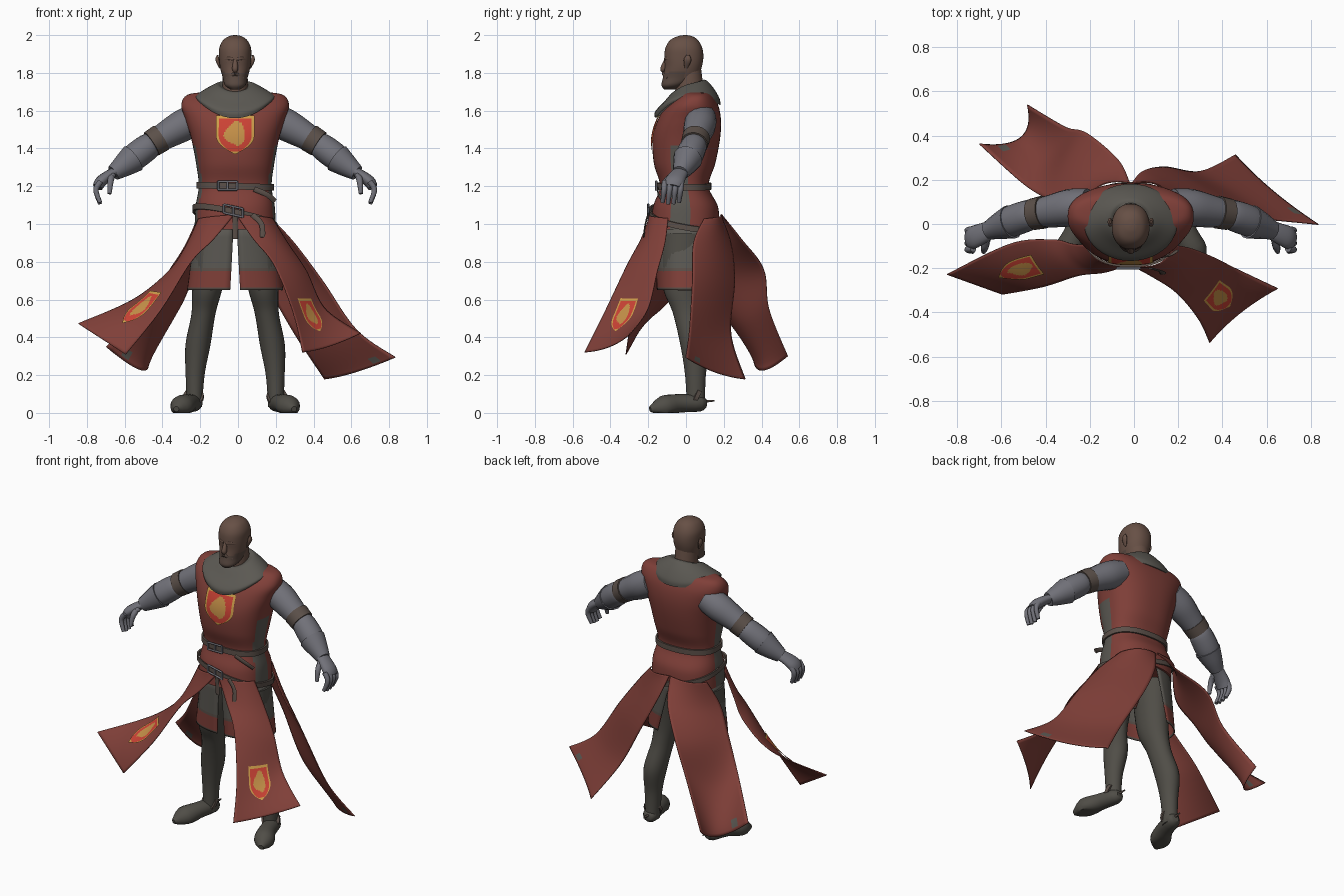
import bpy, bmesh, math
from mathutils import Vector

if "Cube" in bpy.data.objects:
    bpy.data.objects.remove(bpy.data.objects["Cube"])
CX = -0.015  # body centre line
PI = math.pi

def mat(name, r, g, b):
    m = bpy.data.materials.new(name)
    m.diffuse_color = (r, g, b, 1)
    m.use_nodes = True
    m.node_tree.nodes["Principled BSDF"].inputs["Base Color"].default_value = m.diffuse_color
    return m
RED = mat("red cloth", .215, .05, .04)
GREY = mat("grey cloth", .104, .098, .085)
HOSE = mat("dark hose", .08, .075, .063)
STEEL = mat("steel", .165, .165, .19)
LEATHER = mat("brown leather", .105, .08, .067)
SKIN = mat("skin", .135, .08, .06)
BEARD = mat("beard", .1, .066, .052)
SCARLET = mat("emblem scarlet", .6, .055, .035)
GOLD = mat("emblem gold", .62, .34, .07)
OCHRE = mat("emblem ochre", .56, .28, .065)

def make(name, verts, faces, mats, rule=None, mirror=False, angle=50, solid=0, x=0):
    """Build an object; rule(face centre, index) gives the material slot."""
    me = bpy.data.meshes.new(name)
    me.from_pydata([tuple(v) for v in verts], [], faces)
    for m in mats:
        me.materials.append(m)
    if not solid:
        bm = bmesh.new(); bm.from_mesh(me)
        bmesh.ops.recalc_face_normals(bm, faces=bm.faces)
        bm.to_mesh(me); bm.free()
    if rule:
        for p in me.polygons:
            p.material_index = rule(p.center, p.index)
    ob = bpy.data.objects.new(name, me)
    bpy.context.collection.objects.link(ob)
    ob.location.x = x
    if mirror:
        ob.modifiers.new("mirror", 'MIRROR')
    if solid:
        ob.modifiers.new("thickness", 'SOLIDIFY').thickness = solid
    bpy.ops.object.select_all(action='DESELECT')
    ob.select_set(True)
    bpy.context.view_layer.objects.active = ob
    bpy.ops.object.shade_smooth_by_angle(angle=math.radians(angle))

def curve(rows, t):
    """Smooth interpolation through rows of numbers, t in 0..1."""
    n = len(rows) - 1
    i = min(int(t * n), n - 1); f = t * n - i
    a, b, c, d = (rows[min(max(k, 0), n)] for k in (i - 1, i, i + 1, i + 2))
    return [.5 * (2*q + (r-p)*f + (2*p-5*q+4*r-s)*f*f + (3*q-p-3*r+s)*f**3) for p, q, r, s in zip(a, b, c, d)]

def spow(v, e):
    return math.copysign(abs(v) ** e, v)

def grid_faces(rows, cols, closed=False):
    w = cols if closed else cols - 1
    return [(j*cols+i, j*cols+(i+1) % cols, (j+1)*cols+(i+1) % cols, (j+1)*cols+i)
            for j in range(rows-1) for i in range(w)]

def capped(steps, seg):
    return grid_faces(steps+1, seg, True) + [tuple(range(seg)), tuple(range(steps*seg, (steps+1)*seg))]

def loft(name, rows, mats, rule=None, mirror=False, n=2, seg=40, steps=40, zfun=None):
    """Stack of rounded rings (z, half width, front y, back y, optional x)."""
    vs = []
    for j in range(steps + 1):
        z, rx, yf, yb, x = (curve(rows, j / steps) + [0])[:5]
        for i in range(seg):
            t = 2 * PI * i / seg
            px, py = spow(math.sin(t), 2/n), -spow(math.cos(t), 2/n)
            dz = zfun(-py, j / steps) if zfun else 0
            vs.append((x + rx*px, (yf+yb)/2 + (yb-yf)/2*py, z + dz))
    make(name, vs, capped(steps, seg), mats, rule, mirror, x=CX)

def tube(name, rows, m, mirror=True, seg=16, steps=12, flat=1, floor=-1):
    """Tube along rows of (x, y, z, radius); flat scales the upward radius."""
    vs = []
    for j in range(steps + 1):
        t = j / steps
        x, y, z, r = curve(rows, t)
        d = Vector(curve(rows, min(t+.02, 1))[:3]) - Vector(curve(rows, max(t-.02, 0))[:3])
        ref = Vector((0, 1, 0)) if abs(d.normalized().y) < .8 else Vector((1, 0, 0))
        up = d.cross(ref).normalized(); side = up.cross(d).normalized()
        for i in range(seg):
            a = 2 * PI * i / seg
            v = Vector((x, y, z)) + r*(side*math.cos(a) + up*flat*math.sin(a))
            v.z = max(v.z, floor)
            vs.append(v)
    make(name, vs, capped(steps, seg), [m], None, mirror, x=CX)

def emblem(name, surf):
    """Shield plate on surf(a, b), a and b in -1..1, b up."""
    N = 28; vs = []
    for j in range(N + 1):
        b = -1 + 2*j/N
        w = 1 if b > 0 else max(1 - abs(b)**2.2, .04)
        for i in range(N + 1):
            a = (-1 + 2*i/N) * w
            p = surf(a, b)
            nrm = (surf(a+.05, b)-p).cross(surf(a, b+.05)-p).normalized()
            if nrm.dot(Vector((0, -1, .5))) < 0: nrm = -nrm
            vs.append(p + nrm*.008)
    def rule(c, k):
        j, i = divmod(k, N)
        a, b = (i+.5)/N*2-1, (j+.5)/N*2-1
        if max(abs(a), abs(b)) > .87: return 1
        r = math.hypot(a*1.1, b-.05) + .08*math.sin(3*math.atan2(b, a)+1)
        return 2 if r < .6 else 0
    make(name, vs, grid_faces(N+1, N+1), [SCARLET, GOLD, OCHRE], rule)

# tabard body with grey tunic showing at the open sides
BODY = [(.97, .215, -.185, .175), (1.09, .21, -.175, .17), (1.2, .193, -.138, .12), (1.32, .207, -.17, .155),
        (1.45, .232, -.177, .18), (1.55, .262, -.15, .185), (1.63, .285, -.1, .17),
        (1.685, .25, -.035, .135), (1.7, .13, -.01, .09)]
loft("tabard_body", BODY, [RED, GREY], lambda c, k: int(-.08 < c.y < .015 and abs(c.x) > .1 and c.z < 1.42),
     n=2.4, seg=64, steps=56)
def chest(a, b):
    z, lo, hi = 1.47 + .1*b, 0, 1
    for _ in range(24):
        m = (lo+hi)/2
        lo, hi = (m, hi) if curve(BODY, m)[0] < z else (lo, m)
    _, rx, yf, yb = curve(BODY, lo)
    return Vector((CX+.1*a, (yf+yb)/2 - (yb-yf)/2*(1-abs(.1*a/rx)**2.4)**(1/2.4), z))
emblem("chest_emblem", chest)

# hood collar, dipping at front and back
loft("hood_collar", [(1.665, .21, -.165, .182), (1.682, .207, -.163, .178), (1.716, .155, -.115, .15),
                     (1.742, .1, -.075, .115), (1.735, .075, -.05, .095)], [GREY], steps=24,
     zfun=lambda f, t: -(1-t)*f*f*(.105 if f > 0 else .035) - t*.03*f)

# head with beard, neck, nose, brows and ears
loft("neck", [(1.66, .07, -.06, .1), (1.82, .065, -.05, .08)], [SKIN], steps=4)
loft("head", [(1.712, .025, -.115, -.05), (1.735, .055, -.13, -.01), (1.775, .066, -.122, .06),
              (1.83, .08, -.113, .083), (1.885, .085, -.115, .092), (1.935, .083, -.108, .085),
              (1.975, .062, -.082, .062), (1.995, .03, -.04, .03), (2, .004, -.01, 0)],
     [SKIN, BEARD], lambda c, k: int(c.z < 1.808 - .3*max(0, -.07-c.y) and c.y < -.01), n=2.2)
tube("nose", [(0, -.105, 1.87, .01), (0, -.12, 1.82, .016), (0, -.108, 1.81, .006)], SKIN, mirror=False)
tube("brow", [(.008, -.108, 1.872, .01), (.035, -.1, 1.877, .01), (.06, -.08, 1.87, .006)], SKIN)
tube("eye_shadow", [(.018, -.108, 1.855, .005), (.045, -.096, 1.855, .005)], BEARD, seg=8, steps=4)
tube("moustache", [(0, -.118, 1.797, .011), (.042, -.095, 1.772, .009)], BEARD, steps=4)
tube("ear", [(.08, 0, 1.825, .008), (.094, .008, 1.868, .02), (.092, .01, 1.895, .008)], SKIN, flat=.5)

# arms
tube("sleeve", [(.19, .08, 1.565, .08), (.27, .074, 1.525, .085), (.35, .06, 1.48, .076), (.45, .043, 1.42, .06)], STEEL)
tube("elbow_band", [(.392, .054, 1.457, .075), (.443, .044, 1.424, .072)], LEATHER, steps=2)
tube("forearm_guard", [(.43, .045, 1.43, .057), (.46, .04, 1.41, .07), (.54, .012, 1.35, .071), (.6, -.01, 1.305, .05)], STEEL)
tube("gauntlet_cuff", [(.54, .01, 1.348, .078), (.59, -.008, 1.31, .062), (.645, -.03, 1.27, .042)], STEEL)
tube("hand", [(.62, -.02, 1.285, .04), (.665, -.04, 1.26, .046), (.71, -.06, 1.225, .052), (.728, -.068, 1.195, .045)],
     STEEL, flat=.6)
for i in range(4):
    y = -.025 - .029*i
    e = .012 * (1 - abs(i-1.6)/1.6)
    tube("finger_%d" % (i+1), [(.712, y, 1.225, .016), (.737, y-.004, 1.18, .015), (.715, y-.012, 1.115-e, .011)],
         STEEL, seg=10)
tube("thumb", [(.65, -.065, 1.26, .018), (.66, -.105, 1.225, .017), (.665, -.125, 1.16, .011)], STEEL, seg=10)

# legs, shoes, spurs
loft("leg", [(.03, .04, .005, .1, .215), (.2, .05, -.005, .105, .212), (.36, .066, -.03, .127, .197),
             (.53, .064, -.07, .09, .167), (.68, .083, -.125, .085, .146), (.95, .105, -.13, .12, .12)],
     [HOSE], mirror=True, seg=28)
tube("shoe", [(.213, .108, .05, .022), (.218, .075, .05, .045), (.25, -.04, .05, .052),
              (.288, -.125, .032, .06), (.312, -.19, .02, .015)], HOSE, floor=0, flat=.95)
tube("spur_strap", [(.217, .055, .08, .054), (.222, .036, .09, .056)], LEATHER, steps=2)
tube("spur", [(.213, .1, .062, .008), (.21, .15, .064, .004)], LEATHER, seg=8, steps=2)

# tunic skirt halves with slits and trimmed hem
vs = []
for z in (.65, .663, .752, .768, .85, .93, 1.02):
    k = (z-.65)/.37
    for i in range(25):
        t = .02 + .05*(1-k) + (PI - .04 - .45*(1-k))*i/24
        vs.append(((.255-.05*k)*spow(math.sin(t), .85), -(.155+.01*k)*spow(math.cos(t), .85), z))
make("tunic_skirt", vs, grid_faces(7, 25), [GREY, RED, LEATHER],
     lambda c, k: (2, 1, 2, 0, 0, 0)[k//24], mirror=True, solid=.006, x=CX)

# wind-blown tabard tails: rows of inner and outer edge points below the hip
def tail(name, side, front, sag, rows):
    def top(t):  # point on the hip ring
        return [CX + side*.217*math.sin(t)**.85, -front*.185*spow(math.cos(t), .85), 1.05 - .02*t]
    rows = [top(.01) + top(1.1)] + rows
    def surf(u, v):
        r = curve(rows, v)
        a, b = Vector(r[:3]), Vector(r[3:])
        m = (a+b)/2
        out = Vector((m.x, m.y, 0)).normalized()
        m += out*(.045*(1-v) - sag*v**4) - Vector((0, 0, sag*v*v))
        return a*(1-u)*(1-2*u) + m*4*u*(1-u) + b*u*(2*u-1)
    U, V = 21, 41
    vs = [surf(i/(U-1), j/(V-1)) for j in range(V) for i in range(U)]
    spot = None if front > 0 else lambda c, k: int(37 <= k//20 <= 38 and 15 <= k % 20 <= 16)
    make(name, vs, grid_faces(V, U), [RED, GREY], spot, solid=.005)
    if front > 0:
        emblem(name + "_emblem", lambda a, b: surf(.48+.22*a, .77-.1*b))
tail("front_right_tail", 1, 1, .02, [(.08, -.235, .92, .26, -.11, .9), (.19, -.31, .78, .36, -.15, .75),
     (.29, -.43, .53, .46, -.2, .55), (.34, -.535, .32, .65, -.29, .42)])
tail("front_left_tail", -1, 1, 0, [(-.13, -.22, .92, -.28, -.09, .88), (-.25, -.235, .8, -.37, -.07, .75),
     (-.41, -.285, .545, -.56, -.09, .6), (-.595, -.32, .31, -.845, -.23, .475)])
tail("back_left_tail", -1, -1, .1, [(-.07, .29, .92, -.28, .05, .88), (-.21, .41, .76, -.37, .1, .74),
     (-.31, .44, .55, -.5, .18, .54), (-.48, .54, .3, -.7, .36, .35)])
tail("back_right_tail", 1, -1, .02, [(.04, .24, .9, .3, .04, .9), (.14, .26, .7, .45, .035, .7),
     (.3, .24, .42, .63, .02, .44), (.46, .315, .18, .835, 0, .295)])

# belts
def belt(name, rx, yf, yb, h, zf):
    vs, S = [], 56
    for off, dz in ((0, -h), (.01, -h), (.01, h), (0, h)):
        for i in range(S):
            t = 2*PI*i/S
            x = (rx+off)*spow(math.sin(t), .833)
            y = (yf+yb)/2 - ((yb-yf)/2+off)*spow(math.cos(t), .833)
            vs.append((x, y, zf(x, y)+dz))
    fs = grid_faces(4, S, True) + [(3*S+i, 3*S+(i+1) % S, (i+1) % S, i) for i in range(S)]
    make(name, vs, fs, [LEATHER], angle=35, x=CX)
belt("waist_belt", .195, -.144, .124, .017, lambda x, y: 1.2 - .03*x)
belt("hip_belt", .216, -.186, .18, .015, lambda x, y: 1.03 - .22*x - .18*y)
def bar(name, pts, m, r, flat):
    tube(name, [p + (r,) for p in pts], m, mirror=False, seg=8, steps=6, flat=flat)
for nm, x, y, z, s in (("waist", -.04, -.158, 1.203, 0), ("hip", -.01, -.2, 1.07, -.22)):
    for d in (-1, 0, 1):
        bar(nm + "_buckle_post", [(x+.05*d, y, z+s*.05*d-.024), (x+.05*d, y, z+s*.05*d+.024)], STEEL, .006, 1)
    for d in (-.022, .022):
        bar(nm + "_buckle_rail", [(x-.05, y, z+d-s*.05), (x+.05, y, z+d+s*.05)], STEEL, .006, 1)
bar("waist_strap_end", [(.1, -.15, 1.185), (.17, -.145, 1.155), (.21, -.12, 1.12)], LEATHER, .004, 3.5)
bar("hip_strap_end", [(.09, -.2, 1.05), (.14, -.215, 1), (.145, -.225, .93)], LEATHER, .004, 3.5)
bar("centre_strap", [(0, -.195, 1.05), (0, -.185, .92)], LEATHER, .004, 3.5)
